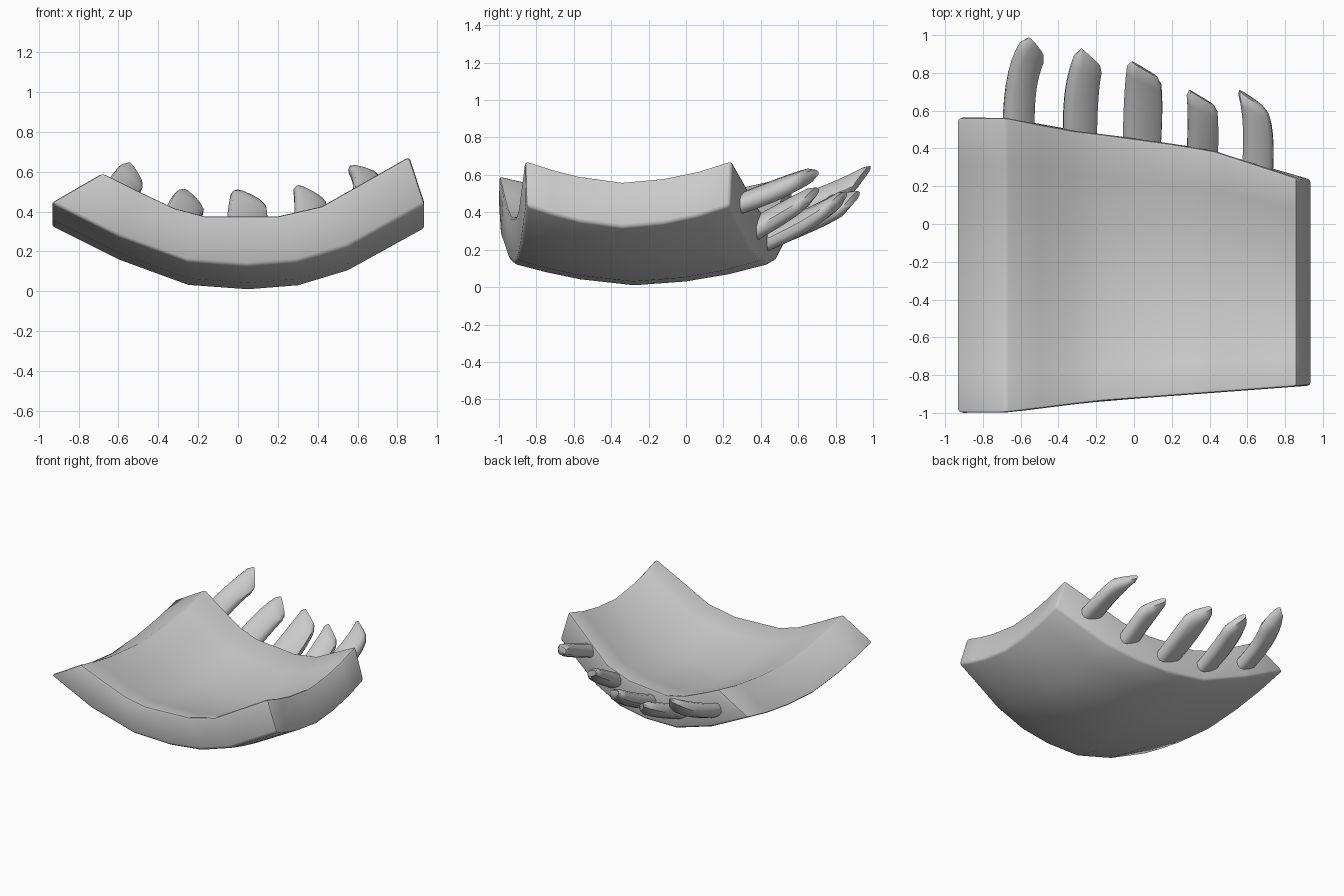
import bpy, bmesh, math
from mathutils import Vector

if "Cube" in bpy.data.objects:
    bpy.data.objects.remove(bpy.data.objects["Cube"])


def finish(name, bm, bevel, angle):
    bmesh.ops.recalc_face_normals(bm, faces=bm.faces)
    me = bpy.data.meshes.new(name)
    bm.to_mesh(me)
    bm.free()
    ob = bpy.data.objects.new(name, me)
    bpy.context.collection.objects.link(ob)
    bpy.ops.object.select_all(action='DESELECT')
    ob.select_set(True)
    bpy.context.view_layer.objects.active = ob
    if bevel:
        b = ob.modifiers.new("edge_round", 'BEVEL')
        b.width, b.segments, b.limit_method = bevel, 2, 'ANGLE'
        b.angle_limit = math.radians(40)
        bpy.ops.object.modifier_apply(modifier=b.name)
    bpy.ops.object.shade_smooth_by_angle(angle=math.radians(angle))
    return ob


def loft(rings):
    bm = bmesh.new()
    vs = [[bm.verts.new(p) for p in r] for r in rings]
    n = len(vs[0])
    for a, b in zip(vs, vs[1:]):
        for i in range(n):
            j = (i + 1) % n
            bm.faces.new((a[i], a[j], b[j], b[i]))
    return bm, vs


def lerp_table(table, x):
    for (x0, y0), (x1, y1) in zip(table, table[1:]):
        if x <= x1:
            break
    f = min(1, max(0, (x - x0) / (x1 - x0)))
    return y0 + (y1 - y0) * f


# Curved slab: end profile swept along y, sagging in the middle
under = [(-.94, .445), (-.6, .275), (-.25, .147), (.05, .125), (.3, .145), (.55, .22), (.94, .435)]
upper = [(-.68, .595), (-.5, .505), (-.32, .42), (-.17, .38), (.2, .38), (.42, .43), (.86, .68)]
front = [(-.94, -1), (-.68, -1), (-.2, -.94), (.94, -.855)]
back = [(-.94, .565), (-.68, .565), (-.37, .5), (0, .455), (.4, .395), (.86, .245), (.94, .235)]
sag = [(0, 0), (.13, -.046), (.26, -.083), (.47, -.115), (.67, -.095), (.84, -.056), (1, 0)]
rings = []
for t, dz in sag:
    ring = []
    for x, z in under + upper[::-1]:
        y0, y1 = lerp_table(front, x), lerp_table(back, x)
        ring.append((x, y0 + (y1 - y0) * t, z + dz))
    rings.append(ring)
bm, vs = loft(rings)
m = len(under)
for ring in (vs[0], vs[-1]):
    for i in range(m - 1):
        bm.faces.new((ring[i], ring[i + 1], ring[2 * m - 2 - i], ring[2 * m - 1 - i]))
finish("curved_slab", bm, .018, 40)


# Blade spikes: left and right edge at the base, middle and tip
spikes = [
    [(-.69, .50, .43), (-.53, .48, .34), (-.66, .80, .54), (-.52, .73, .44), (-.565, 1.0, .66), (-.475, .88, .51)],
    [(-.37, .44, .31), (-.20, .42, .22), (-.36, .72, .42), (-.19, .68, .33), (-.29, .94, .52), (-.17, .83, .40)],
    [(-.06, .40, .28), (.14, .38, .20), (-.05, .70, .41), (.15, .62, .32), (-.03, .87, .51), (.14, .77, .43)],
    [(.28, .35, .33), (.44, .33, .26), (.285, .55, .44), (.445, .50, .36), (.275, .72, .535), (.44, .62, .44)],
    [(.57, .27, .45), (.735, .25, .42), (.575, .54, .56), (.735, .48, .50), (.54, .72, .62), (.70, .61, .58)],
]
for k, pts in enumerate(spikes):
    P = [Vector(p) for p in pts]
    edges = [(P[0], P[1]), (P[2], P[3]), (P[4], P[5])]
    rings = []
    for s in range(9):
        t = s / 8
        # quadratic curve through the three stations
        w = ((1 - t) * (1 - 2 * t), 4 * t * (1 - t), t * (2 * t - 1))
        L, R = (sum((e[q] * c for e, c in zip(edges, w)), Vector()) for q in (0, 1))
        d = (w_axis := (R - L) / 2)
        c = (L + R) / 2
        along = Vector((0, 1, .4))
        nrm = w_axis.cross(along).normalized()
        th = .052 * (1 - .3 * t ** 3)
        if s == 8:
            d, th = d * .8, th * .6
        ring = []
        for a in range(12):
            u = math.tau * a / 12
            cu, su = math.cos(u), math.sin(u)
            ring.append(c + d * math.copysign(abs(cu) ** .75, cu) + nrm * th * math.copysign(abs(su) ** .75, su))
        rings.append(ring)
    bm, vs = loft(rings)
    bm.faces.new(vs[0])
    bm.faces.new(vs[-1])
    finish(f"spike_{k + 1}", bm, 0, 45)
